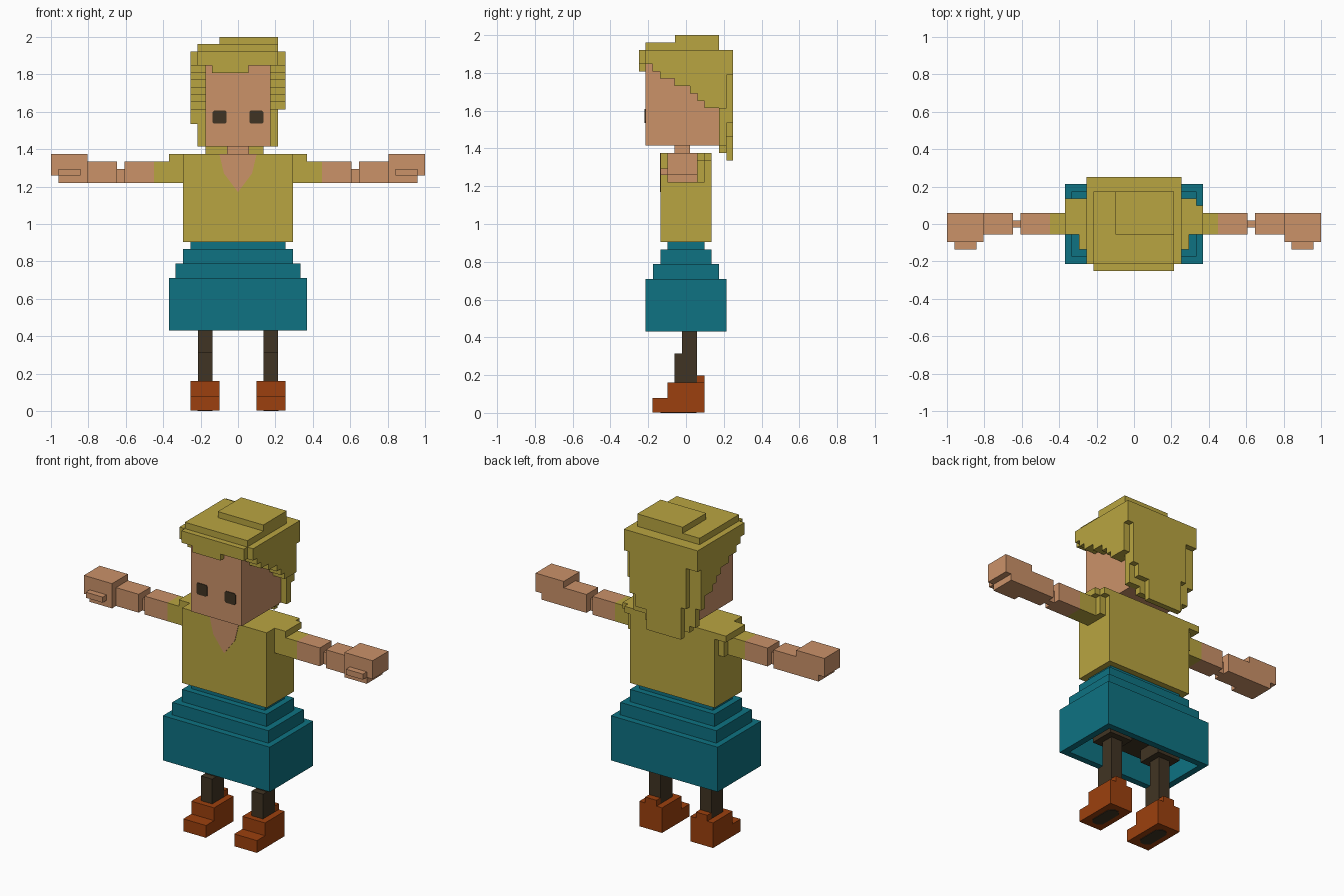
import bpy, bmesh


def srgb(r, g, b):
    def lin(c):
        c /= 255
        return c / 12.92 if c <= 0.04045 else ((c + 0.055) / 1.055) ** 2.4
    return (lin(r), lin(g), lin(b), 1)


def material(name, *rgb):
    m = bpy.data.materials.new(name)
    m.diffuse_color = srgb(*rgb)
    return m


YELLOW = material("straw yellow", 185, 165, 65)
SKIN = material("skin", 203, 146, 105)
TEAL = material("teal", 14, 114, 130)
BROWN = material("dark brown", 64, 52, 35)
RUST = material("rust orange", 156, 64, 14)


def finish(name, bm, mat):
    bmesh.ops.recalc_face_normals(bm, faces=bm.faces)
    me = bpy.data.meshes.new(name)
    bm.to_mesh(me)
    bm.free()
    me.materials.append(mat)
    ob = bpy.data.objects.new(name, me)
    bpy.context.collection.objects.link(ob)
    return ob


def boxes(name, mat, specs, side=1):
    """One object from boxes (x0, x1, y0, y1, z0, z1); side=-1 mirrors in x."""
    bm = bmesh.new()
    for x0, x1, y0, y1, z0, z1 in specs:
        vs = bmesh.ops.create_cube(bm, size=1)["verts"]
        for v in vs:
            v.co.x = side * (x1 if v.co.x > 0 else x0)
            v.co.y = y1 if v.co.y > 0 else y0
            v.co.z = z1 if v.co.z > 0 else z0
    return finish(name, bm, mat)


def plate(name, mat, outline, depth, to_3d):
    """Thin plate from a 2D outline; to_3d maps (u, v, d) to a point."""
    bm = bmesh.new()
    a = [bm.verts.new(to_3d(u, v, 0)) for u, v in outline]
    b = [bm.verts.new(to_3d(u, v, depth)) for u, v in outline]
    bm.faces.new(a)
    bm.faces.new(b[::-1])
    for i in range(len(a)):
        j = (i + 1) % len(a)
        bm.faces.new((a[i], a[j], b[j], b[i]))
    return finish(name, bm, mat)


def chamfered(cu, cv, hu, hv, c):
    return [(cu + u, cv + v) for u, v in (
        (-hu + c, -hv), (hu - c, -hv), (hu, -hv + c), (hu, hv - c),
        (hu - c, hv), (-hu + c, hv), (-hu, hv - c), (-hu, -hv + c))]


# Skirt: hollow stepped shell, drawn as rectangular rings (half x, half y, z)
rings = [(0.215, 0.1, 0.67), (0.33, 0.175, 0.67), (0.33, 0.175, 0.43),
         (0.37, 0.215, 0.43), (0.37, 0.215, 0.71), (0.333, 0.175, 0.71),
         (0.333, 0.175, 0.788), (0.293, 0.135, 0.788), (0.293, 0.135, 0.865),
         (0.255, 0.097, 0.865), (0.255, 0.097, 0.905)]
bm = bmesh.new()
loops = [[bm.verts.new((sx * hx, sy * hy, z)) for sx, sy in
          ((-1, -1), (1, -1), (1, 1), (-1, 1))] for hx, hy, z in rings]
for lo, hi in zip(loops, loops[1:]):
    for i in range(4):
        j = (i + 1) % 4
        bm.faces.new((lo[i], lo[j], hi[j], hi[i]))
bm.faces.new(loops[0])
bm.faces.new(loops[-1])
finish("skirt", bm, TEAL)
boxes("pelvis", BROWN, [(-0.255, 0.255, -0.135, 0.135, 0.55, 0.67)])

# Torso with neckline
boxes("torso", YELLOW, [(-0.293, 0.293, -0.135, 0.135, 0.905, 1.375)])
plate("neckline", SKIN,
      [(-0.1, 1.375), (-0.075, 1.27), (0, 1.17), (0.075, 1.27), (0.1, 1.375)],
      0.003, lambda u, v, d: (u, -0.135 - d, v))
boxes("neck", SKIN, [(-0.06, 0.06, -0.06, 0.02, 1.375, 1.415)])

# Limbs, mirrored left and right
for s, tag in ((1, "left"), (-1, "right")):
    boxes(tag + "_shoulder", YELLOW, [
        (0.293, 0.37, -0.057, 0.06, 1.22, 1.375),
        (0.293, 0.37, 0.06, 0.098, 1.335, 1.375),
        (0.293, 0.333 if s > 0 else 0.37, 0.098, 0.135, 1.335, 1.375),
        (0.293, 0.333, 0.06, 0.098, 1.22, 1.335)], s)
    boxes(tag + "_sleeve", YELLOW, [(0.37, 0.45, -0.057, 0.06, 1.22, 1.335)], s)
    boxes(tag + "_arm", SKIN, [
        (0.45, 0.607, -0.057, 0.06, 1.22, 1.335),
        (0.607, 0.648, -0.02, 0.02, 1.22, 1.295),
        (0.648, 0.805, -0.057, 0.06, 1.22, 1.335)], s)
    boxes(tag + "_hand", SKIN, [
        (0.805, 1.0, -0.097, 0.06, 1.26, 1.375),
        (0.805, 0.96, -0.097, 0.06, 1.22, 1.26),
        (0.843, 0.96, -0.135, -0.097, 1.26, 1.295)], s)
    boxes(tag + "_leg", BROWN, [
        (0.137, 0.215, -0.06, 0.057, 0.16, 0.315),
        (0.137, 0.215, -0.02, 0.057, 0.315, 0.55),
        (0.098, 0.255, -0.06, 0.097, 0.47, 0.55)], s)
    boxes(tag + "_shoe", RUST, [
        (0.098, 0.255, -0.177, 0.097, 0.003, 0.08),
        (0.098, 0.255, -0.097, 0.097, 0.08, 0.16),
        (0.137, 0.215, 0.057, 0.097, 0.16, 0.197)], s)
    plate(tag + "_sole_patch", BROWN,
          chamfered(s * 0.177, -0.04, 0.04, 0.095, 0.025),
          0.003, lambda u, v, d: (u, v, d))
    plate(tag + "_eye", BROWN, chamfered(s * 0.098, 1.572, 0.037, 0.036, 0.008),
          0.004, lambda u, v, d: (u, -0.215 - d, v))

# Head
boxes("head", SKIN, [(-0.175, 0.175, -0.215, 0.175, 1.415, 1.848)])

# Hair: crown, fringe and back
boxes("hair_crown", YELLOW, [
    (-0.255, 0.255, -0.215, 0.25, 1.848, 1.922),
    (-0.217, 0.215, -0.215, 0.175, 1.922, 1.962),
    (-0.1, 0.215, -0.057, 0.175, 1.962, 2.0)])
boxes("hair_fringe", YELLOW, [
    (-0.217, 0.215, -0.25, -0.215, 1.848, 1.922),
    (-0.14, 0.055, -0.25, -0.215, 1.808, 1.848)])
boxes("hair_back", YELLOW, [
    (-0.217, 0.215, 0.175, 0.215, 1.415, 1.848),
    (-0.175, 0.135, 0.175, 0.215, 1.375, 1.415),
    (-0.255, 0.255, 0.215, 0.25, 1.79, 1.848),
    (-0.175, 0.215, 0.215, 0.25, 1.535, 1.79),
    (-0.14, 0.175, 0.215, 0.25, 1.46, 1.535),
    (-0.14, 0.1, 0.215, 0.25, 1.335, 1.46)])

# Hair sides: staircase sweeping down toward the back
edges = [-0.177, -0.137, -0.06, 0.02, 0.06, 0.098, 0.175]
for s, tag in ((1, "left"), (-1, "right")):
    steps = [(0.175, 0.255, y0, y1, 1.808 - 0.039 * i, 1.848)
             for i, (y0, y1) in enumerate(zip(edges, edges[1:]))]
    steps.append((0.215, 0.255, 0.175, 0.215, 1.612 if s > 0 else 1.535, 1.848))
    boxes(tag + "_hair_side", YELLOW, steps, s)
